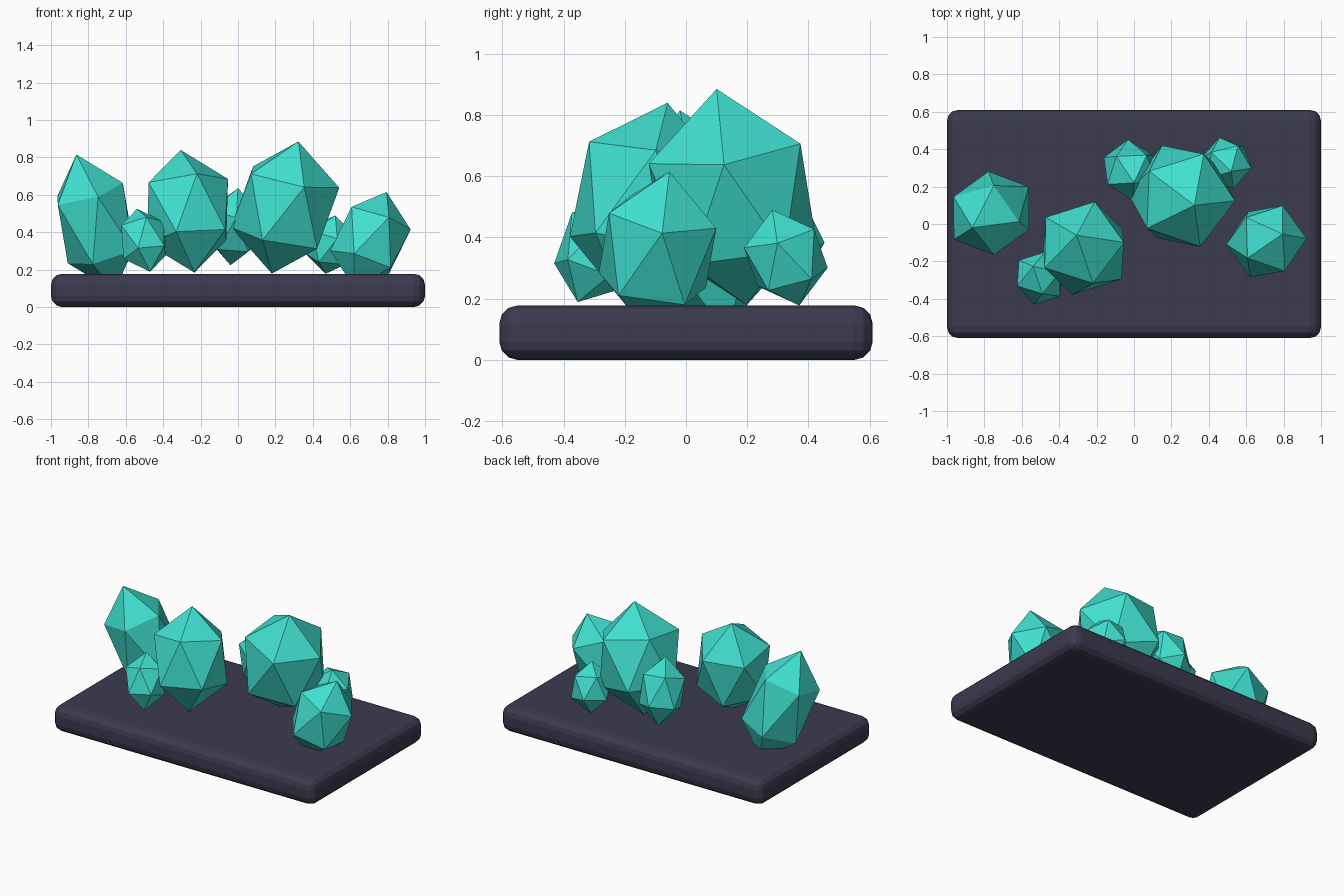
import bpy
import bmesh
from mathutils import Matrix, Vector

if "Cube" in bpy.data.objects:
    bpy.data.objects.remove(bpy.data.objects["Cube"], do_unlink=True)


def make_material(name, rgb):
    mat = bpy.data.materials.new(name)
    mat.use_nodes = True
    colour = (*rgb, 1)
    mat.diffuse_color = colour
    mat.node_tree.nodes["Principled BSDF"].inputs["Base Color"].default_value = colour
    return mat


def add_object(name, bm, mat):
    mesh = bpy.data.meshes.new(name)
    bm.to_mesh(mesh)
    bm.free()
    mesh.materials.append(mat)
    obj = bpy.data.objects.new(name, mesh)
    bpy.context.collection.objects.link(obj)
    return obj


def add_crystal(name, centre, tip, corner, radius, mat):
    """Stretched icosahedron: long axis through tip, spun so a shoulder faces corner."""
    centre = Vector(centre)
    axis = Vector(tip) - centre
    up = axis.normalized()
    side = Vector(corner) - centre
    side = (side - up * side.dot(up)).normalized()
    turn = Matrix((side, up.cross(side), up)).transposed().to_4x4()
    stretch = Matrix.Diagonal((radius, radius, axis.length, 1))
    bm = bmesh.new()
    bmesh.ops.create_icosphere(bm, subdivisions=1, radius=1,
                               matrix=Matrix.Translation(centre) @ turn @ stretch)
    return add_object(name, bm, mat)


slate = make_material("dark slate", (0.045, 0.043, 0.08))
turquoise = make_material("turquoise", (0.051, 0.745, 0.631))

# Rounded slab
size = Vector((2, 1.22, 0.178))
bm = bmesh.new()
bmesh.ops.create_cube(bm, size=1, matrix=Matrix.Translation((0, 0, size.z / 2))
                      @ Matrix.Diagonal((*size, 1)))
base = add_object("base_slab", bm, slate)
bevel = base.modifiers.new("rounded_edges", "BEVEL")
bevel.width = 0.06
bevel.segments = 3

# Crystals: centre, tip, one upper shoulder, radius
crystals = {
    "large_crystal": ((0.252, 0.149, 0.532), (0.323, 0.1, 0.885), (0.54, 0.125, 0.632), 0.294),
    "middle_crystal": ((-0.27, -0.13, 0.512), (-0.307, -0.06, 0.84), (-0.222, -0.31, 0.722), 0.262),
    "leaning_crystal": ((-0.763, 0.058, 0.449), (-0.864, -0.02, 0.815), (-0.965, 0.147, 0.594), 0.223),
    "right_crystal": ((0.708, -0.093, 0.358), (0.794, -0.054, 0.615), (0.794, 0.1, 0.425), 0.208),
    "small_front_crystal": ((-0.505, -0.29, 0.357), (-0.54, -0.226, 0.525), (-0.478, -0.155, 0.4), 0.14),
    "small_rear_crystal": ((-0.02, 0.29, 0.43), (0, 0.22, 0.636), (-0.01, 0.14, 0.47), 0.155),
    "small_side_crystal": ((0.494, 0.326, 0.334), (0.52, 0.282, 0.49), (0.531, 0.19, 0.368), 0.14),
}
for name, shape in crystals.items():
    add_crystal(name, *shape, turquoise)
